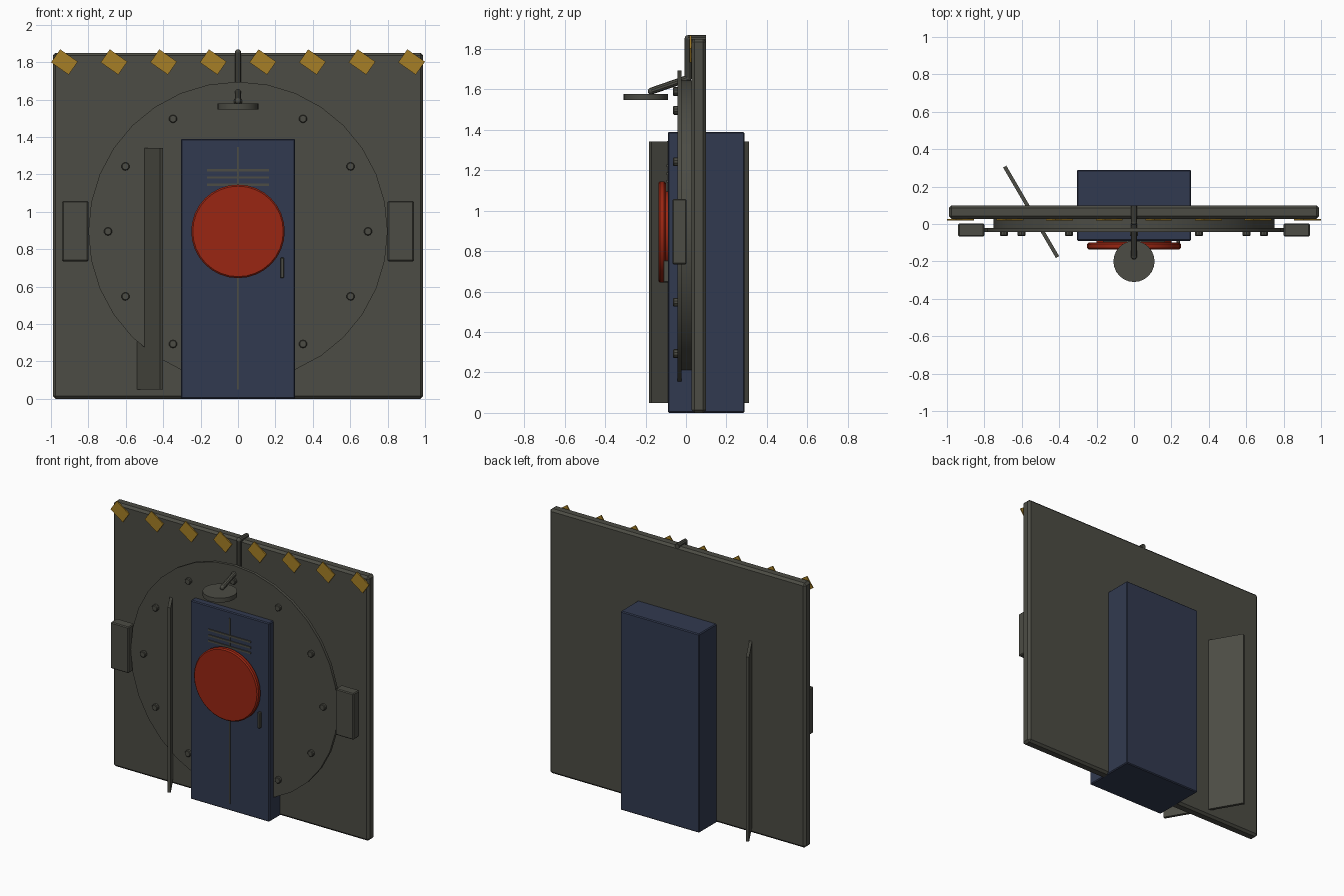
import bpy, math
from mathutils import Vector

if "Cube" in bpy.data.objects:
    bpy.data.objects.remove(bpy.data.objects["Cube"])

def mat(name, col):
    m = bpy.data.materials.new(name)
    m.diffuse_color = (*col, 1)
    m.use_nodes = True
    m.node_tree.nodes["Principled BSDF"].inputs["Base Color"].default_value = m.diffuse_color
    return m

GRAY = mat("dark_metal", (0.072, 0.072, 0.058))
BLUE = mat("navy_paint", (0.031, 0.042, 0.080))
RED = mat("red_paint", (0.32, 0.019, 0.006))
YELLOW = mat("hazard_yellow", (0.38, 0.212, 0.019))

def finish(o, name, m, bevel=0):
    o.name = name
    o.data.materials.append(m)
    if bevel:
        b = o.modifiers.new("bevel", "BEVEL")
        b.width, b.segments = bevel, 1
        b.limit_method = "ANGLE"
        b.angle_limit = math.radians(40)
    return o

def box(name, x, y, z, m, bevel=0, rot=(0, 0, 0)):
    """Box from (min, max) ranges, rotated about its centre."""
    bpy.ops.mesh.primitive_cube_add(size=1, location=[(a + b) / 2 for a, b in (x, y, z)], rotation=rot)
    o = bpy.context.object
    o.scale = [b - a for a, b in (x, y, z)]
    bpy.ops.object.transform_apply(location=False, rotation=False, scale=True)
    return finish(o, name, m, bevel)

def cyl(name, p, q, r, m, n=32, bevel=0):
    """Cylinder from point p to point q."""
    p, q = Vector(p), Vector(q)
    d = q - p
    bpy.ops.mesh.primitive_cylinder_add(vertices=n, radius=r, depth=d.length, location=(p + q) / 2,
                                        rotation=d.to_track_quat("Z", "Y").to_euler())
    o = finish(bpy.context.object, name, m, bevel)
    bpy.ops.object.shade_smooth_by_angle(angle=math.radians(35))
    return o

# wall slab and booth
box("wall", (-0.99, 0.99), (0.027, 0.10), (0, 1.85), GRAY, 0.015)
box("booth", (-0.305, 0.305), (-0.09, 0.29), (0, 1.39), BLUE, 0.006)

# round hatch plate on its backing drum, with bolts
CZ = 0.895
cyl("hatch_backing", (0, 0.03, CZ), (0, -0.024, CZ), 0.75, GRAY)
cyl("hatch_plate", (0, -0.022, CZ), (0, -0.043, CZ), 0.80, GRAY)
for i in range(12):
    a = math.radians(30 * i)
    x, z = 0.695 * math.cos(a), CZ + 0.695 * math.sin(a)
    if abs(x) > 0.3 or z > 1.4:
        cyl("hatch_bolt", (x, -0.03, z), (x, -0.064, z), 0.022, GRAY, 10, 0.004)

# side clamps
for s in (-1, 1):
    xs = sorted((s * 0.80, s * 0.94))
    box("side_clamp", xs, (-0.068, 0.003), (0.735, 1.058), GRAY, 0.006)

# booth front details
box("door_seam", (-0.005, 0.005), (-0.094, -0.085), (0.05, 1.345), GRAY)
for z in (1.145, 1.183, 1.222):
    box("vent_slat", (-0.165, 0.165), (-0.096, -0.085), (z - 0.006, z + 0.006), GRAY)
box("door_handle", (0.226, 0.246), (-0.112, -0.085), (0.645, 0.755), GRAY, 0.004)
cyl("red_disc", (0, -0.10, CZ), (0, -0.137, CZ), 0.25, RED, 32, 0.008)
cyl("red_disc_mount", (0, -0.088, CZ), (0, -0.105, CZ), 0.20, RED)

# lamp on a bent pipe
pts = [(0, 0.10, 1.852), (0, 0.01, 1.852), (0, 0.01, 1.655), (0, -0.172, 1.592)]
for p, q in zip(pts, pts[1:]):
    cyl("lamp_pipe", p, q, 0.017, GRAY, 10)
for p in pts[1:]:
    bpy.ops.mesh.primitive_uv_sphere_add(segments=10, ring_count=6, radius=0.017, location=p)
    finish(bpy.context.object, "pipe_elbow", GRAY)
    bpy.ops.object.shade_smooth()
cyl("lamp_head", (0, -0.20, 1.547), (0, -0.20, 1.578), 0.11, GRAY, 24)

# hazard plates along the top edge
for i in range(8):
    x = -0.928 + i * 1.856 / 7
    box("hazard_plate", (x - 0.0575, x + 0.0575), (0.018, 0.026), (1.758, 1.843), YELLOW,
        rot=(0, math.radians(35), 0))

# slanted leaf passing through the wall
box("slanted_leaf", (-0.83, -0.27), (0.055, 0.075), (0.05, 1.342), GRAY,
    rot=(0, 0, math.atan2(-0.48, 0.28)))
